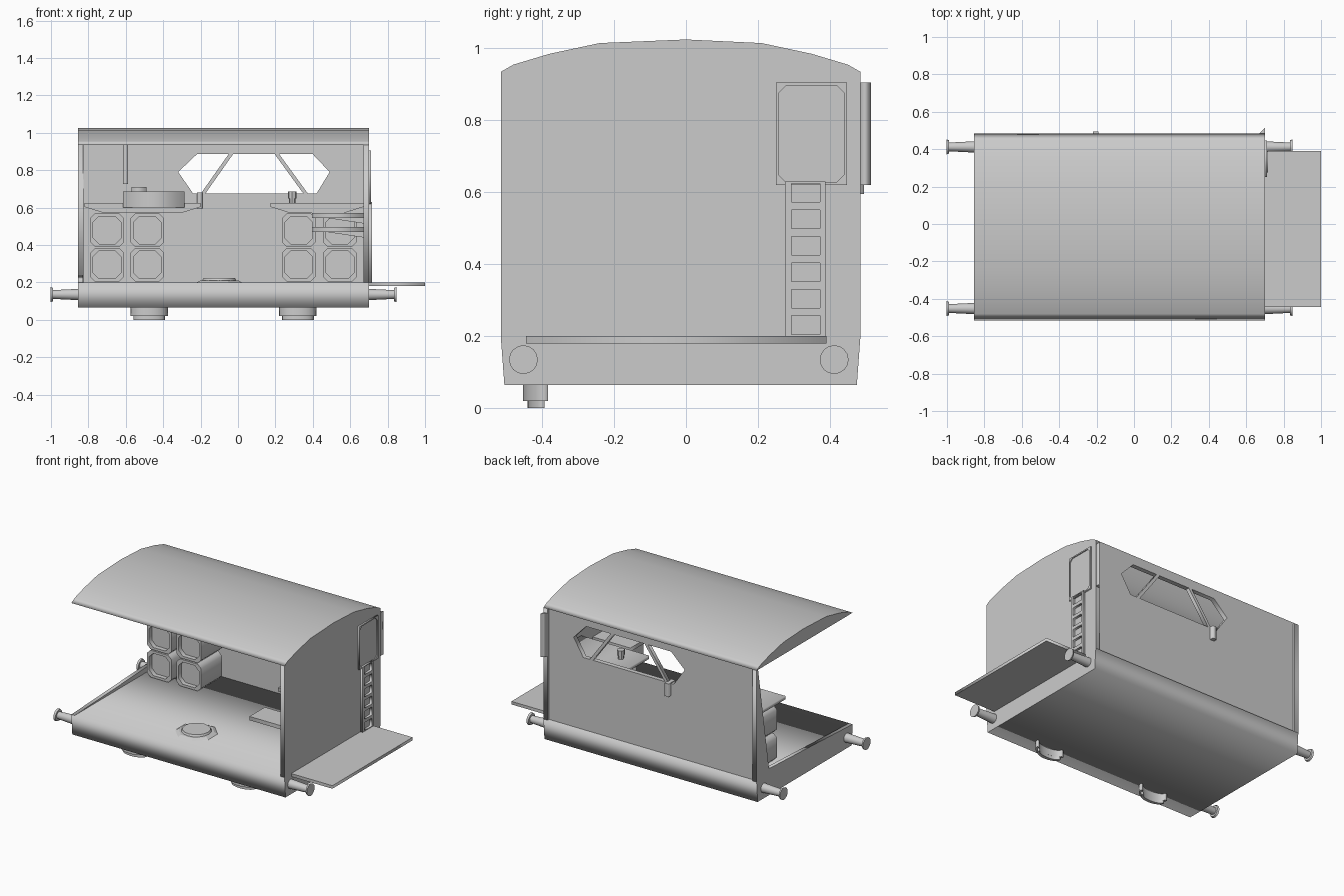
import bpy
import math
from math import sin, cos, pi

if "Cube" in bpy.data.objects:
    bpy.data.objects.remove(bpy.data.objects["Cube"], do_unlink=True)

grey = bpy.data.materials.new("plain_grey")
grey.use_nodes = True
grey.diffuse_color = (0.6, 0.6, 0.6, 1)
grey.node_tree.nodes["Principled BSDF"].inputs["Base Color"].default_value = grey.diffuse_color


def plate(name, axis, lo, hi, outline, holes=()):
    """Extrude a flat outline, with optional holes, along x, y or z from lo to hi."""
    curve = bpy.data.curves.new(name, "CURVE")
    curve.dimensions = "2D"
    curve.fill_mode = "BOTH"
    curve.extrude = (hi - lo) / 2
    for loop in (outline, *holes):
        spline = curve.splines.new("POLY")
        spline.points.add(len(loop) - 1)
        for point, (u, v) in zip(spline.points, loop):
            point.co = (u, v, 0, 1)
        spline.use_cyclic_u = True
    ob = bpy.data.objects.new(name, curve)
    bpy.context.collection.objects.link(ob)
    mid = (lo + hi) / 2
    ob.location = [mid if a == axis else 0 for a in "xyz"]
    ob.rotation_euler = {"x": (pi / 2, 0, pi / 2), "y": (pi / 2, 0, 0), "z": (0, 0, 0)}[axis]
    bpy.ops.object.select_all(action="DESELECT")
    ob.select_set(True)
    bpy.context.view_layer.objects.active = ob
    bpy.ops.object.convert(target="MESH")
    ob = bpy.context.view_layer.objects.active
    ob.name = name
    ob.data.materials.append(grey)
    return ob


def rect(u0, u1, v0, v1):
    return [(u0, v0), (u1, v0), (u1, v1), (u0, v1)]


def box(name, x0, x1, y0, y1, z0, z1):
    return plate(name, "z", z0, z1, rect(x0, x1, y0, y1))


def octagon(u0, u1, v0, v1, c):
    return [(u0 + c, v0), (u1 - c, v0), (u1, v0 + c), (u1, v1 - c),
            (u1 - c, v1), (u0 + c, v1), (u0, v1 - c), (u0, v0 + c)]


def cone(name, r1, r2, depth, loc, rot=(0, 0, 0), sides=16):
    bpy.ops.mesh.primitive_cone_add(vertices=sides, radius1=r1, radius2=r2, depth=depth,
                                    location=loc, rotation=rot)
    ob = bpy.context.object
    ob.name = name
    ob.data.materials.append(grey)
    if sides > 8:
        bpy.ops.object.shade_smooth_by_angle()
    return ob


LEFT, RIGHT, FRONT, BACK = -0.855, 0.70, -0.515, 0.485
FLOOR, EAVE = 0.2, 0.935

# Chassis and arched roof
plate("chassis", "x", LEFT, RIGHT,
      [(-0.505, 0.065), (0.475, 0.065), (BACK, FLOOR), (FRONT, FLOOR)])
plate("roof", "x", LEFT, RIGHT,
      [(FRONT, EAVE), (BACK, EAVE), (0.45, 0.955), (0.35, 0.985), (0.21, 1.015), (0, 1.025),
       (-0.24, 1.015), (-0.38, 0.985), (-0.48, 0.955)])

# Walls: the front is open, the far end keeps only a sill and a slanted corner piece
window = [(-0.32, 0.79), (-0.22, 0.885), (0.40, 0.885), (0.49, 0.79), (0.42, 0.675), (-0.24, 0.675)]
plate("back_wall", "y", 0.44, 0.47, rect(-0.83, RIGHT - 0.02, FLOOR, EAVE), [window])
plate("end_wall", "x", 0.67, RIGHT, rect(FRONT, BACK, FLOOR, EAVE))
plate("corner_post", "x", LEFT, -0.825, [(0.35, FLOOR), (BACK, FLOOR), (BACK, EAVE), (0.47, EAVE)])
plate("end_sill", "x", LEFT, -0.83, [(FRONT, FLOOR), (0.47, FLOOR), (0.47, 0.245)])

# Window bars and latch
for low, high in ((-0.19, -0.035), (0.365, 0.205)):
    plate("window_bar", "y", 0.445, 0.47,
          [(low - 0.012, 0.67), (low + 0.012, 0.67), (high + 0.012, 0.89), (high - 0.012, 0.89)])
box("window_latch", -0.22, -0.19, 0.425, 0.495, 0.595, 0.68)

# Recessed drum crates in two stacks, each under a worktop
for x0 in (-0.79, -0.575, 0.235, 0.455):
    for z0 in (0.205, 0.39):
        x1, z1 = x0 + 0.18, z0 + 0.178
        plate("crate_rim", "y", 0.18, 0.21, octagon(x0, x1, z0, z1, 0.025),
              [octagon(x0 + 0.016, x1 - 0.016, z0 + 0.016, z1 - 0.016, 0.03)])
        plate("crate_body", "y", 0.21, 0.40, octagon(x0, x1, z0, z1, 0.025))
for x0, x1 in ((-0.82, -0.2), (0.175, 0.67)):
    plate("worktop", "y", 0.135, 0.44,
          [(x0, 0.625), (x0, 0.603), (x0 + 0.1, 0.572), (x1 - 0.1, 0.572), (x1, 0.603), (x1, 0.625)])

# Things on the worktops and a hanging rod
box("worktop_box", -0.615, -0.285, 0.12, 0.38, 0.6, 0.685)
box("box_lid", -0.57, -0.49, 0.2, 0.3, 0.685, 0.71)
box("hanging_rod", -0.615, -0.587, 0.25, 0.28, 0.725, EAVE)
cone("worktop_knob", 0.018, 0.018, 0.03, (0.29, 0.265, 0.635), sides=8)
cone("knob_cap", 0.024, 0.024, 0.035, (0.29, 0.265, 0.667), sides=8)

# Two stepped shelves on the end wall
for y0, z0 in ((-0.445, 0.47), (-0.145, 0.545)):
    box("shelf", 0.395, 0.67, y0, y0 + 0.16, z0, z0 + 0.025)
    plate("shelf_bracket", "y", y0 + 0.07, y0 + 0.09,
          [(0.47, z0), (0.67, z0), (0.67, z0 - 0.03)])

# Floor hatch
cone("hatch_base", 0.13, 0.11, 0.01, (-0.1, -0.29, FLOOR + 0.005), (0, 0, pi / 8), 8)
cone("hatch_lid", 0.095, 0.085, 0.02, (-0.1, -0.29, FLOOR + 0.012))

# Buffers at both ends
for end, side in ((LEFT, -1), (RIGHT, 1)):
    for y in (-0.452, 0.412):
        turn = (0, side * pi / 2, 0)
        cone("buffer_shaft", 0.03, 0.023, 0.14, (end + side * 0.07, y, 0.135), turn)
        cone("buffer_head", 0.036, 0.04, 0.012, (end + side * 0.141, y, 0.135), turn)

# Boarding platform and ladder
box("platform", RIGHT, 1.0, -0.445, 0.39, 0.18, FLOOR)
gaps = [rect(0.293, 0.372, z, z + 0.052) for z in (0.205 + 0.0735 * i for i in range(6))]
plate("ladder", "x", RIGHT, 0.716, rect(0.275, 0.388, FLOOR, 0.63), gaps)

# End hatch panel with its rim, and the fin on the corner
plate("hatch_panel", "x", RIGHT, 0.704, rect(0.25, 0.447, 0.62, 0.905))
plate("hatch_rim", "x", RIGHT, 0.71, rect(0.25, 0.447, 0.62, 0.905),
      [octagon(0.258, 0.439, 0.628, 0.897, 0.02)])
plate("corner_fin", "z", 0.62, 0.905, [(0.67, BACK), (RIGHT, BACK), (RIGHT, 0.515)])


# Crescent skids under the front edge
def crescent(cx, y, half, outer, inner):
    angles = [pi * i / 10 for i in range(11)]
    return ([(cx + half * cos(a), y - outer * sin(a)) for a in angles]
            + [(cx + half * 0.85 * cos(a), y - inner * sin(a)) for a in reversed(angles)])


for cx in (-0.475, 0.32):
    plate("skid_upper", "z", 0.02, 0.065, crescent(cx, -0.383, 0.1, 0.07, 0.035))
    plate("skid_lower", "z", 0, 0.02, crescent(cx, -0.393, 0.085, 0.047, 0.025))
